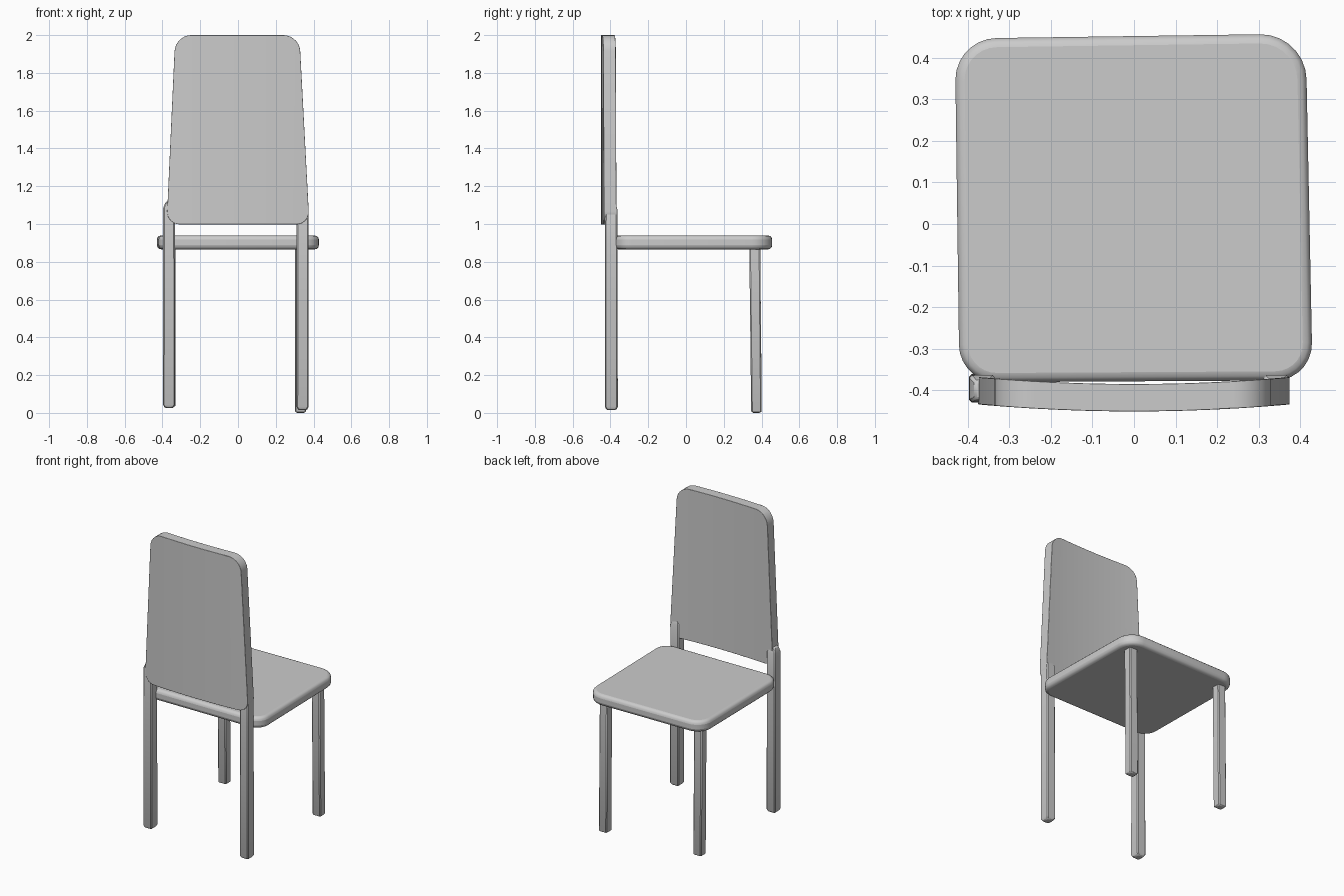
import bpy, bmesh, math
from mathutils import Vector

if "Cube" in bpy.data.objects:
    bpy.data.objects.remove(bpy.data.objects["Cube"])


def finish(name, bm, bevel, segments):
    bmesh.ops.recalc_face_normals(bm, faces=bm.faces)
    mesh = bpy.data.meshes.new(name)
    bm.to_mesh(mesh)
    bm.free()
    ob = bpy.data.objects.new(name, mesh)
    bpy.context.collection.objects.link(ob)
    mod = ob.modifiers.new("soft_edges", "BEVEL")
    mod.width, mod.segments = bevel, segments
    mod.limit_method, mod.angle_limit = "ANGLE", math.radians(50)
    bpy.ops.object.select_all(action="DESELECT")
    bpy.context.view_layer.objects.active = ob
    ob.select_set(True)
    bpy.ops.object.shade_smooth_by_angle(angle=math.radians(35))
    return ob


def rounded(corners, steps=7):
    """Polygon of (u, v, radius) corners -> outline with rounded corners."""
    out, n = [], len(corners)
    for i, (u, v, r) in enumerate(corners):
        p = Vector((u, v))
        a = p + (Vector(corners[i - 1][:2]) - p).normalized() * r
        b = p + (Vector(corners[(i + 1) % n][:2]) - p).normalized() * r
        c = a + b - p
        for k in range(steps + 1):
            t = k / steps * math.pi / 2
            out.append(c + (a - c) * math.cos(t) + (b - c) * math.sin(t))
    return out


def slab(outline, place, start, end):
    """Extrude an outline between two offsets."""
    bm = bmesh.new()
    lo = [bm.verts.new(place(p, start)) for p in outline]
    hi = [bm.verts.new(place(p, end)) for p in outline]
    bm.faces.new(lo)
    bm.faces.new(hi)
    for i in range(len(lo)):
        j = (i + 1) % len(lo)
        bm.faces.new((lo[i], lo[j], hi[j], hi[i]))
    return bm


def leg(name, sections):
    """Square post lofted through (x, y, z, half_width, half_depth) sections."""
    bm = bmesh.new()
    rings = [[bm.verts.new((x + sx * w, y + sy * d, z))
              for sx, sy in ((-1, -1), (1, -1), (1, 1), (-1, 1))]
             for x, y, z, w, d in sections]
    for a, b in zip(rings, rings[1:]):
        for i in range(4):
            j = (i + 1) % 4
            bm.faces.new((a[i], a[j], b[j], b[i]))
    bm.faces.new(rings[0])
    bm.faces.new(rings[-1])
    return finish(name, bm, 0.006, 1)


# Seat: slightly irregular rounded square
outline = rounded([(-0.42, -0.381, 0.09), (0.43, -0.376, 0.09),
                   (0.413, 0.458, 0.11), (-0.431, 0.446, 0.10)])
finish("seat", slab(outline, lambda p, h: (p.x, p.y, h), 0.866, 0.939), 0.022, 3)

# Backrest: tapered rounded panel, bowed towards the rear
outline = rounded([(-0.378, 0.998, 0.07), (0.378, 0.998, 0.07),
                   (0.325, 2.0, 0.085), (-0.332, 2.0, 0.085)])
bm = slab(outline, lambda p, h: (p.x, h, p.y), -0.451, -0.385)
for i in range(-5, 6):
    bmesh.ops.bisect_plane(bm, geom=bm.verts[:] + bm.edges[:] + bm.faces[:],
                           plane_co=(i * 0.06, 0, 0), plane_no=(1, 0, 0))
for v in bm.verts:
    v.co.y += 0.12 * v.co.x ** 2
finish("backrest", bm, 0.008, 2)

# Rear legs run up past the seat to hold the backrest
for side, x, foot in (("left", -0.365, 0.025), ("right", 0.342, 0.014)):
    leg("rear_leg_" + side, [
        (x, -0.395, foot, 0.022, 0.024), (x, -0.395, foot + 0.018, 0.032, 0.034),
        (x, -0.396, 0.9, 0.031, 0.033), (x, -0.396, 1.085, 0.031, 0.032),
        (x, -0.400, 1.118, 0.018, 0.022)])

# Front legs stop under the seat
for side, x, foot in (("left", -0.360, 0.03), ("right", 0.331, 0.0)):
    leg("front_leg_" + side, [
        (x, 0.373, foot, 0.024, 0.022), (x, 0.373, foot + 0.010, 0.030, 0.028),
        (x, 0.364, 0.875, 0.029, 0.029)])
